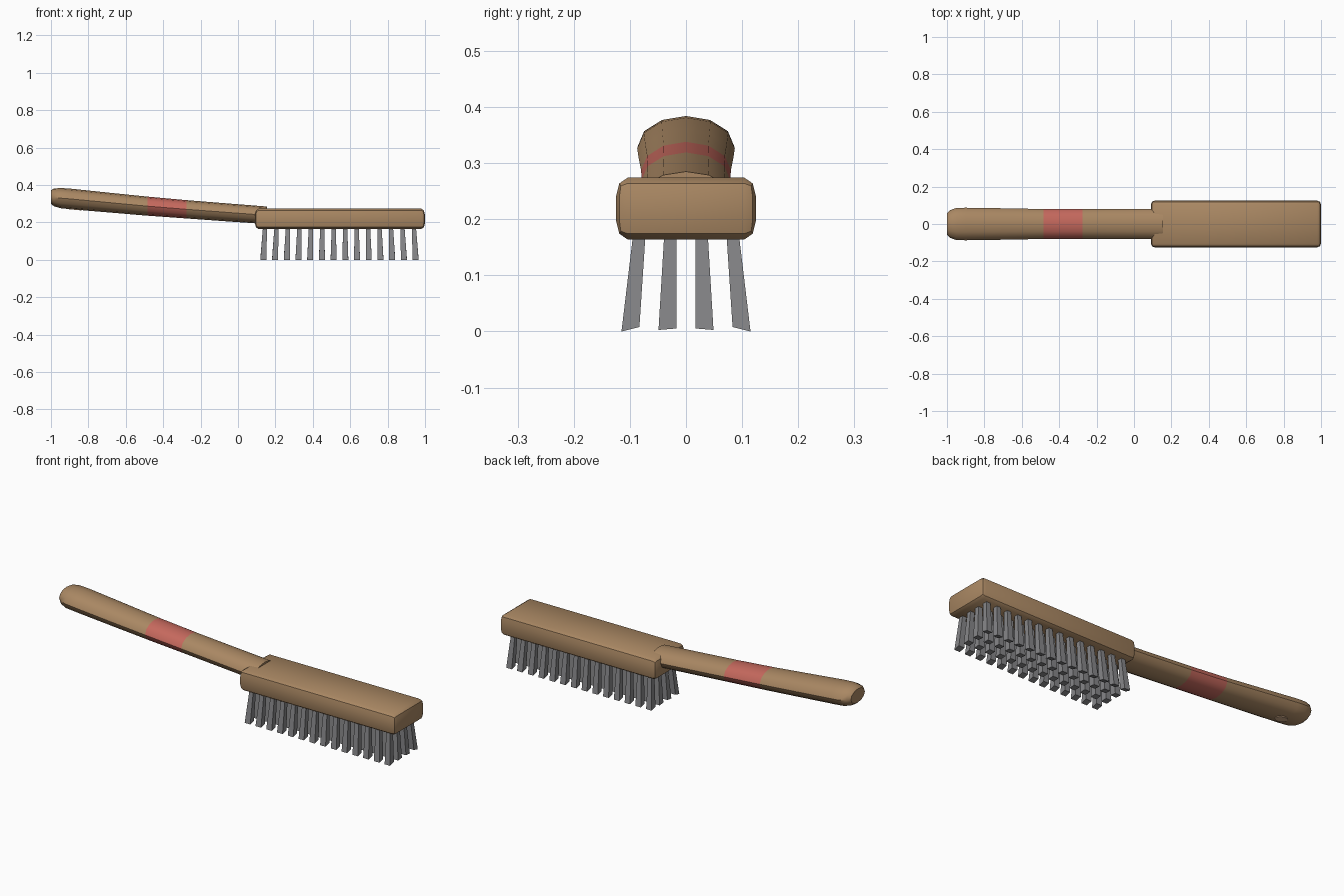
import bpy, bmesh, math
from mathutils import Matrix

cube = bpy.data.objects.get("Cube")
if cube:
    bpy.data.objects.remove(cube, do_unlink=True)


def material(name, rgb):
    m = bpy.data.materials.new(name)
    m.use_nodes = True
    m.diffuse_color = (*rgb, 1)
    bsdf = m.node_tree.nodes["Principled BSDF"]
    bsdf.inputs["Base Color"].default_value = (*rgb, 1)
    bsdf.inputs["Roughness"].default_value = 0.7
    return m


wood = material("brown wood", (0.40, 0.245, 0.125))
red = material("red band", (0.56, 0.14, 0.11))
steel = material("grey wire", (0.24, 0.24, 0.25))
light_wood = material("pale wood", (0.62, 0.40, 0.24))


def finish(bm, name, mats, smooth=None):
    bmesh.ops.recalc_face_normals(bm, faces=bm.faces)
    mesh = bpy.data.meshes.new(name)
    bm.to_mesh(mesh)
    bm.free()
    for m in mats:
        mesh.materials.append(m)
    obj = bpy.data.objects.new(name, mesh)
    bpy.context.collection.objects.link(obj)
    if smooth:
        bpy.ops.object.select_all(action='DESELECT')
        obj.select_set(True)
        bpy.context.view_layer.objects.active = obj
        bpy.ops.object.shade_smooth_by_angle(angle=math.radians(smooth))
    return obj


# Handle: oval rings along a gently falling line (x, centre z, half width, half height)
rings = [
    (-1.0, 0.335, 0.058, 0.036),
    (-0.985, 0.334, 0.073, 0.047),
    (-0.95, 0.330, 0.086, 0.054),
    (-0.90, 0.326, 0.087, 0.055),
    (-0.70, 0.307, 0.084, 0.053),
    (-0.485, 0.287, 0.080, 0.051),
    (-0.275, 0.270, 0.079, 0.049),
    (-0.05, 0.253, 0.080, 0.048),
    (0.155, 0.238, 0.082, 0.047),
]
SIDES = 12
bm = bmesh.new()
loops = []
for x, z, w, h in rings:
    angles = [2 * math.pi * i / SIDES for i in range(SIDES)]
    loops.append([bm.verts.new((x, w * math.sin(a), z + h * math.cos(a))) for a in angles])
for a, b in zip(loops, loops[1:]):
    for i in range(SIDES):
        j = (i + 1) % SIDES
        bm.faces.new((a[i], a[j], b[j], b[i]))
bm.faces.new(loops[0])
bm.faces.new(loops[-1])
# Painted band round the middle of the handle
for f in bm.faces:
    f.material_index = int(-0.48 < f.calc_center_median().x < -0.28)
finish(bm, "handle", [wood, red], 40)

# Hanging hole mark under the handle end
bm = bmesh.new()
bmesh.ops.create_cone(bm, cap_ends=True, segments=12, radius1=0.03, radius2=0.03, depth=0.008)
bmesh.ops.transform(bm, verts=bm.verts, matrix=Matrix.Translation((-0.87, 0, 0.271))
                    @ Matrix.Rotation(math.radians(5), 4, 'Y') @ Matrix.Diagonal((1.1, 0.8, 1, 1)))
finish(bm, "hanging_hole", [light_wood])

# Head: rounded block, bevelled and then stretched upwards
bm = bmesh.new()
STRETCH = 1.65
bmesh.ops.create_cube(bm, size=1)
bmesh.ops.scale(bm, vec=(0.91, 0.25, 0.11 / STRETCH), verts=bm.verts)
bmesh.ops.bevel(bm, geom=bm.edges[:], offset=0.021, segments=2, profile=0.5, affect='EDGES')
bmesh.ops.scale(bm, vec=(1, 1, STRETCH), verts=bm.verts)
bmesh.ops.translate(bm, vec=(0.545, 0, 0.219), verts=bm.verts)
finish(bm, "head", [wood], 35)

# Bristles: square tufts that widen and fan out towards the tips
COLUMNS, ROWS = 14, 4
bm = bmesh.new()
for c in range(COLUMNS):
    u = 2 * c / (COLUMNS - 1) - 1
    for r in range(ROWS):
        v = 2 * r / (ROWS - 1) - 1
        tuft = bmesh.ops.create_cube(bm, size=1)["verts"]
        for p in tuft:
            tip = p.co.z < 0
            size = 0.032 if tip else 0.022
            cx = 0.5425 + u * (0.407 if tip else 0.398)
            cy = v * (0.099 if tip else 0.083)
            z = 0.004 - 0.004 * math.copysign(1, p.co.y * v) * abs(v) if tip else 0.175
            p.co = (cx + p.co.x * size, cy + p.co.y * size, z)
finish(bm, "bristles", [steel])
